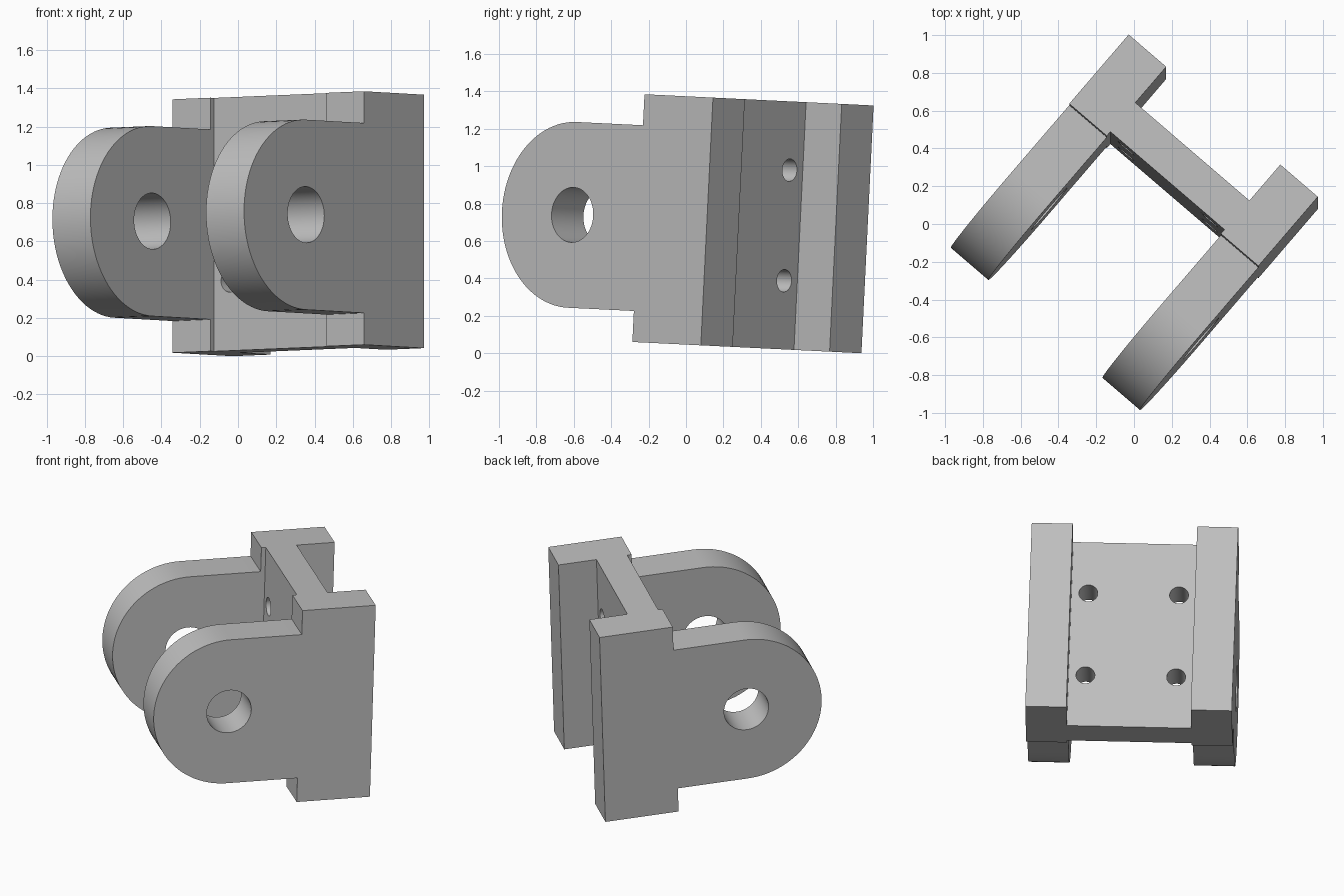
import bpy
import bmesh
from math import radians, sin, cos, pi
from mathutils import Matrix, Vector

if "Cube" in bpy.data.objects:
    bpy.data.objects.remove(bpy.data.objects["Cube"], do_unlink=True)

# Main dimensions in the bracket's own frame: x across, y back, z up
HALF_WIDTH = 0.66
THICK = 0.262
HALF_HEIGHT = 0.663
BACK = 0.714
STEP = 0.231
PIVOT = -0.235
LUG_RADIUS = 0.497
BORE = 0.147
WEB_FRONT, WEB_BACK = 0.26, 0.463

# The whole bracket stands turned and slightly leaning
POSE = (Matrix.Translation((0.0075, 0, 0.71))
        @ Matrix.Rotation(-0.049, 4, 'X')
        @ Matrix.Rotation(radians(-40.65), 4, 'Z'))

metal = bpy.data.materials.new("plain_grey")
metal.use_nodes = True
grey = (0.52, 0.52, 0.52, 1)
metal.diffuse_color = grey
metal.node_tree.nodes["Principled BSDF"].inputs["Base Color"].default_value = grey


def extrude_profile(name, points, direction):
    """Solid made by sweeping a closed outline along a direction."""
    bm = bmesh.new()
    face = bm.faces.new([bm.verts.new(p) for p in points])
    swept = bmesh.ops.extrude_face_region(bm, geom=[face])
    moved = [v for v in swept["geom"] if isinstance(v, bmesh.types.BMVert)]
    bmesh.ops.translate(bm, verts=moved, vec=direction)
    bmesh.ops.recalc_face_normals(bm, faces=bm.faces)
    mesh = bpy.data.meshes.new(name)
    bm.to_mesh(mesh)
    bm.free()
    obj = bpy.data.objects.new(name, mesh)
    bpy.context.collection.objects.link(obj)
    obj.matrix_world = POSE
    mesh.materials.append(metal)
    return obj


def drill(obj, center, radius, axis, depth):
    """Cut a round hole through obj along axis."""
    axis = Vector(axis)
    side = axis.cross(Vector((0, 0, 1)))
    start = Vector(center) - axis * depth / 2
    n = 64
    ring = [start + radius * (side * cos(2 * pi * i / n)
                              + Vector((0, 0, sin(2 * pi * i / n))))
            for i in range(n)]
    cutter = extrude_profile("hole_cutter", ring, axis * depth)
    cutter.hide_render = True
    mod = obj.modifiers.new("hole", 'BOOLEAN')
    mod.operation = 'DIFFERENCE'
    mod.solver = 'EXACT'
    mod.object = cutter
    select(obj)
    bpy.ops.object.modifier_apply(modifier=mod.name)
    bpy.data.objects.remove(cutter, do_unlink=True)


def select(obj):
    bpy.ops.object.select_all(action='DESELECT')
    obj.select_set(True)
    bpy.context.view_layer.objects.active = obj


def finish(obj):
    select(obj)
    bpy.ops.object.shade_smooth_by_angle(angle=radians(30))


# Side plates, each with a rounded lug reaching forward
arc = [(PIVOT - LUG_RADIUS * sin(pi * i / 48), LUG_RADIUS * cos(pi * i / 48))
       for i in range(49)]
outline = ([(STEP, LUG_RADIUS)] + arc
           + [(STEP, -LUG_RADIUS), (STEP, -HALF_HEIGHT), (BACK, -HALF_HEIGHT),
              (BACK, HALF_HEIGHT), (STEP, HALF_HEIGHT)])
for name, side in (("left_lug_plate", 1), ("right_lug_plate", -1)):
    x = side * HALF_WIDTH
    plate = extrude_profile(name, [(x, y, z) for y, z in outline],
                            (-side * THICK, 0, 0))
    drill(plate, (x, PIVOT, 0), BORE, (1, 0, 0), 3 * THICK)
    finish(plate)

# Web joining the plates, with four bolt holes
inner = HALF_WIDTH - THICK
web = extrude_profile("web",
                      [(-inner, WEB_FRONT, -HALF_HEIGHT), (inner, WEB_FRONT, -HALF_HEIGHT),
                       (inner, WEB_BACK, -HALF_HEIGHT), (-inner, WEB_BACK, -HALF_HEIGHT)],
                      (0, 0, 2 * HALF_HEIGHT))
for sx in (-1, 1):
    for sz in (-1, 1):
        drill(web, (sx * 0.29, (WEB_FRONT + WEB_BACK) / 2, sz * 0.296),
              0.06, (0, 1, 0), 0.5)
finish(web)
